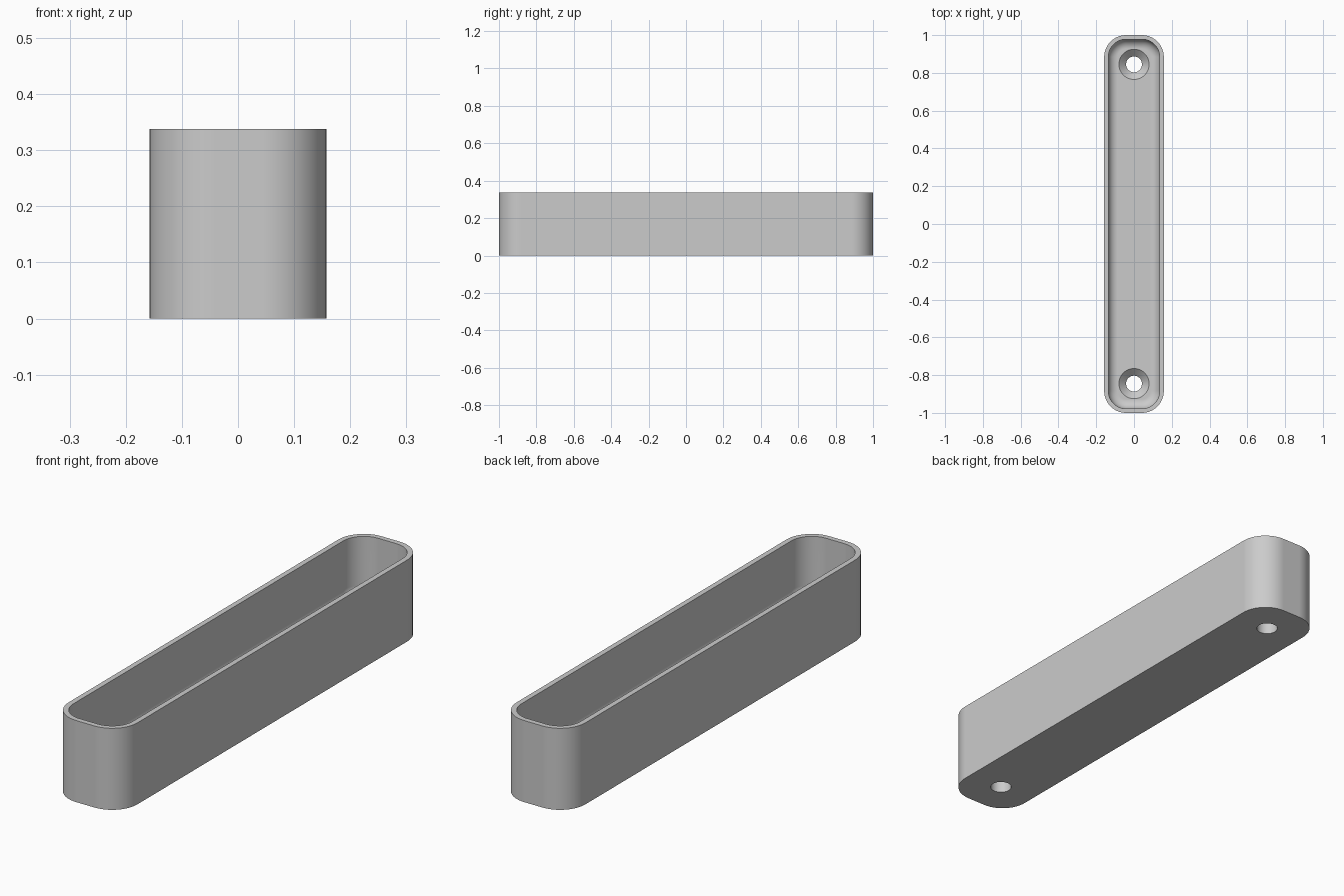
import bpy, bmesh, math

cube = bpy.data.objects.get("Cube")
if cube:
    bpy.data.objects.remove(cube)

HALF_X, HALF_Y, HEIGHT = 0.158, 1.0, 0.338
CORNER, WALL, FLOOR, FILLET = 0.116, 0.022, 0.085, 0.05
HOLE_Y, HOLE_R, SINK_R, SINK_DEPTH = 0.845, 0.042, 0.08, 0.036

grey = bpy.data.materials.new("light grey")
grey.use_nodes = True
colour = (0.6, 0.6, 0.6, 1)
grey.diffuse_color = colour
grey.node_tree.nodes["Principled BSDF"].inputs["Base Color"].default_value = colour


def rounded_loop(bm, inset, z, steps=12):
    """Ring of vertices round a rounded rectangle, inset from the outside."""
    r = CORNER - inset
    ring = []
    for quarter, (sx, sy) in enumerate([(1, 1), (-1, 1), (-1, -1), (1, -1)]):
        for i in range(steps + 1):
            a = (quarter + i / steps) * math.pi / 2
            ring.append(bm.verts.new((sx * (HALF_X - CORNER) + r * math.cos(a),
                                      sy * (HALF_Y - CORNER) + r * math.sin(a), z)))
    return ring


def round_loop(bm, radius, z, steps=48):
    return [bm.verts.new((radius * math.cos(2 * math.pi * i / steps),
                          radius * math.sin(2 * math.pi * i / steps), z)) for i in range(steps)]


def loft(name, bm, rings):
    """Skin neighbouring rings, cap both ends and make an object."""
    for a, b in zip(rings, rings[1:]):
        for i in range(len(a)):
            j = (i + 1) % len(a)
            bm.faces.new((a[i], a[j], b[j], b[i]))
    bm.faces.new(rings[0][::-1])
    bm.faces.new(rings[-1])
    bmesh.ops.recalc_face_normals(bm, faces=bm.faces)
    mesh = bpy.data.meshes.new(name)
    bm.to_mesh(mesh)
    bm.free()
    mesh.materials.append(grey)
    obj = bpy.data.objects.new(name, mesh)
    bpy.context.collection.objects.link(obj)
    return obj


# Tray: outer wall, rim, inner wall, rounded floor edge, floor
bm = bmesh.new()
rings = [rounded_loop(bm, 0, 0), rounded_loop(bm, 0, HEIGHT), rounded_loop(bm, WALL, HEIGHT)]
for i in range(9):
    a = i / 8 * math.pi / 2
    rings.append(rounded_loop(bm, WALL + FILLET * (1 - math.cos(a)),
                              FLOOR + FILLET * (1 - math.sin(a))))
tray = loft("tray", bm, rings)

# Countersunk screw holes at both ends
cutters = []
for side, label in ((-1, "front"), (1, "back")):
    bm = bmesh.new()
    profile = [(HOLE_R, -0.05), (HOLE_R, FLOOR - SINK_DEPTH),
               (SINK_R, FLOOR), (SINK_R, FLOOR + 0.06)]
    cutter = loft(label + "_hole_cutter", bm, [round_loop(bm, r, z) for r, z in profile])
    cutter.location.y = side * HOLE_Y
    cutter.hide_render = True
    cutters.append(cutter)
    cut = tray.modifiers.new(label + "_hole", 'BOOLEAN')
    cut.operation, cut.solver, cut.object = 'DIFFERENCE', 'EXACT', cutter

bpy.ops.object.select_all(action='DESELECT')
tray.select_set(True)
bpy.context.view_layer.objects.active = tray
for cut in list(tray.modifiers):
    bpy.ops.object.modifier_apply(modifier=cut.name)
for cutter in cutters:
    bpy.data.objects.remove(cutter)

# Smooth curves with flat floor and walls
bpy.ops.object.shade_smooth_by_angle(angle=math.radians(30))
weighted = tray.modifiers.new("flat_walls", 'WEIGHTED_NORMAL')
weighted.keep_sharp = True
weighted.weight = 100
